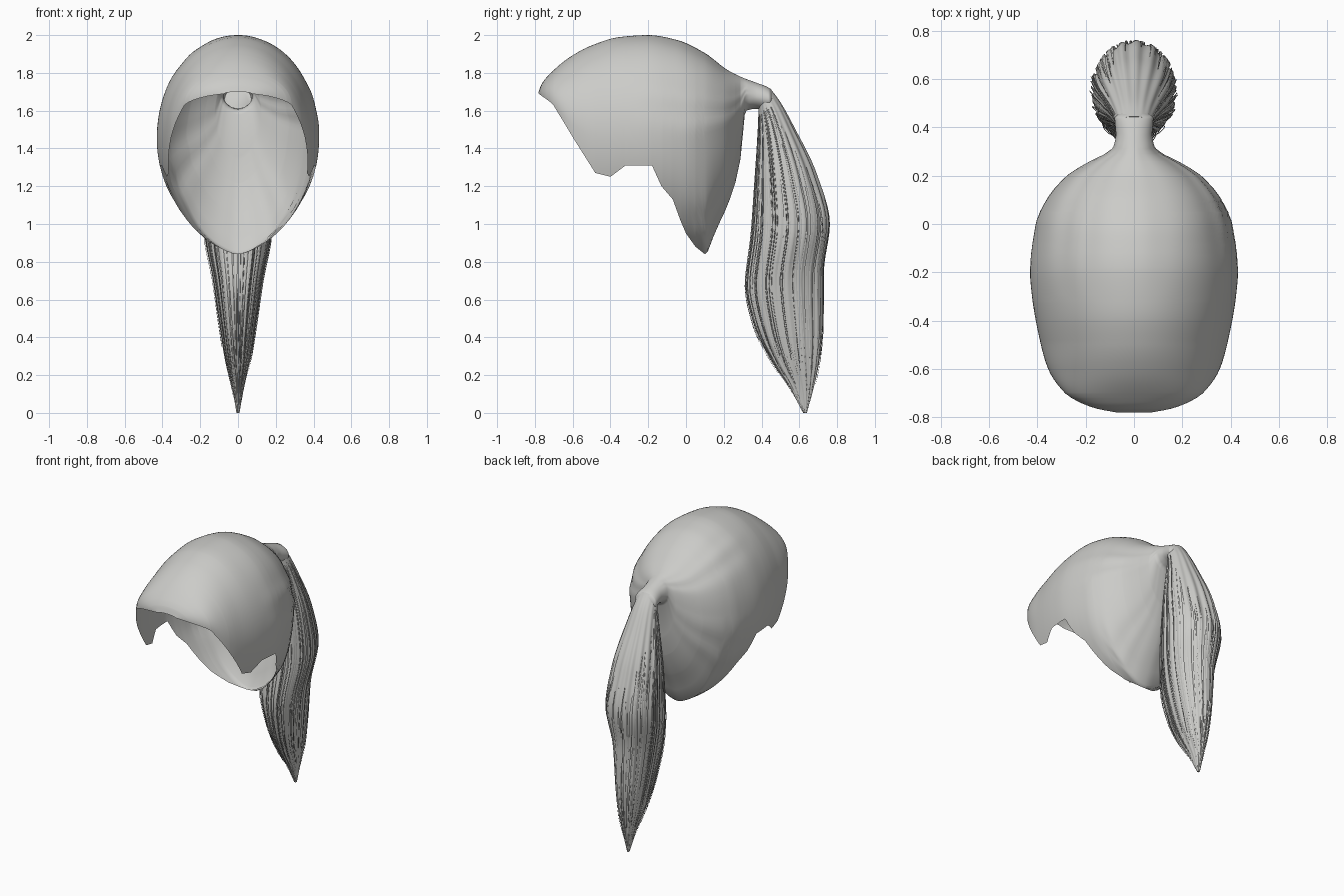
import bpy, bmesh, math, random
from mathutils import Vector

if "Cube" in bpy.data.objects:
    bpy.data.objects.remove(bpy.data.objects["Cube"])

random.seed(4)
hair = bpy.data.materials.new("light_grey_hair")
hair.diffuse_color = (0.6, 0.6, 0.58, 1)
hair.use_nodes = True
hair.node_tree.nodes["Principled BSDF"].inputs["Base Color"].default_value = hair.diffuse_color


def smooth(table, x):
    """Monotone cubic interpolation of the rows (x, value)."""
    n = len(table)
    if x <= table[0][0]:
        return table[0][1]
    if x >= table[-1][0]:
        return table[-1][1]
    d = [(table[i + 1][1] - table[i][1]) / (table[i + 1][0] - table[i][0]) for i in range(n - 1)]

    def slope(i):
        if i == 0 or i == n - 1:
            return d[0] if i == 0 else d[-1]
        a, b = d[i - 1], d[i]
        return 0 if a * b <= 0 else 2 * a * b / (a + b)

    i = max(k for k in range(n - 1) if table[k][0] <= x)
    h = table[i + 1][0] - table[i][0]
    t = (x - table[i][0]) / h
    return ((2 * t**3 - 3 * t**2 + 1) * table[i][1] + (t**3 - 2 * t**2 + t) * h * slope(i)
            + (3 * t**2 - 2 * t**3) * table[i + 1][1] + (t**3 - t**2) * h * slope(i + 1))


def linear(table, x):
    for (x0, v0), (x1, v1) in zip(table, table[1:]):
        if x <= x1:
            return v0 + (v1 - v0) * max(0, (x - x0) / (x1 - x0))
    return table[-1][1]


def loft(bm, rings, closed, caps):
    """Skin a list of equal point rings with quads."""
    rows = [[bm.verts.new(p) for p in ring] for ring in rings]
    n = len(rows[0])
    for a, b in zip(rows, rows[1:]):
        for j in range(n if closed else n - 1):
            k = (j + 1) % n
            bm.faces.new((a[j], a[k], b[k], b[j]))
    if caps:
        bm.faces.new(rows[0])
        bm.faces.new(rows[-1])


def finish(bm, name, angle):
    bmesh.ops.remove_doubles(bm, verts=bm.verts, dist=0.0004)
    bmesh.ops.recalc_face_normals(bm, faces=bm.faces)
    me = bpy.data.meshes.new(name)
    bm.to_mesh(me)
    bm.free()
    me.materials.append(hair)
    ob = bpy.data.objects.new(name, me)
    bpy.context.collection.objects.link(ob)
    bpy.ops.object.select_all(action='DESELECT')
    ob.select_set(True)
    bpy.context.view_layer.objects.active = ob
    bpy.ops.object.shade_smooth_by_angle(angle=math.radians(angle))
    return ob


# Swept-back hair cap: sections along y, open below at the hairline, closed into the tied neck
TOP = [(-.78, 1.70), (-.765, 1.74), (-.73, 1.785), (-.62, 1.88), (-.5, 1.945), (-.35, 1.99), (-.2, 2.0),
       (-.05, 1.975), (.1, 1.905), (.22, 1.815), (.3, 1.775), (.38, 1.745), (.44, 1.72), (.47, 1.68)]
WIDTH = [(-.78, .07), (-.765, .15), (-.74, .22), (-.7, .285), (-.6, .355), (-.5, .385), (-.3, .422), (-.2, .43),
         (0, .405), (.1, .36), (.2, .275), (.26, .18), (.29, .12), (.32, .085), (.37, .075), (.44, .08), (.47, .03)]
MIDDLE = [(-.78, 1.69), (-.7, 1.63), (-.6, 1.52), (-.48, 1.47), (0, 1.46), (.1, 1.48), (.22, 1.52),
          (.29, 1.6), (.32, 1.68), (.44, 1.66), (.47, 1.65)]
BOTTOM = [(-.78, .84), (.1, .84), (.16, .97), (.22, 1.1), (.27, 1.25), (.29, 1.36), (.305, 1.55),
          (.32, 1.6), (.37, 1.61), (.44, 1.6), (.47, 1.63)]
HAIRLINE = [(-.78, 1.69), (-.72, 1.66), (-.6, 1.46), (-.48, 1.27), (-.4, 1.25), (-.32, 1.31), (-.18, 1.31),
            (-.13, 1.2), (-.07, 1.13), (-.03, 1.02), (0, .95), (.05, .88), (.1, .84)]

ys = {round(-.155 - .625 * math.cos(math.pi * i / 56), 3) for i in range(57)}
ys |= {y for y, _ in HAIRLINE} | {y for y, _ in WIDTH}
rings = []
for y in sorted(ys):
    top, w, mid, low = (smooth(t, y) for t in (TOP, WIDTH, MIDDLE, BOTTOM))
    phi = math.pi / 2
    if y < .1:
        phi = math.asin(max(0, min(1, (mid - linear(HAIRLINE, y)) / (mid - low))))
    # combed ridges grow toward the tie and fade out on its neck
    comb = .014 * max(0, min(1, (y + .3) / .5)) * max(0, min(1, (.36 - y) / .08))
    ring = []
    for j in range(97):
        s = j / 48 - 1
        th = s * (math.pi / 2 + phi)
        upper = abs(th) < math.pi / 2
        h = top - mid if upper else mid - low
        # the lower half narrows faster, toward the nape
        side = math.copysign(max(0, math.sin(abs(th))) ** (1 if upper else 1.2), th)
        r = 1 + comb * math.sin(13 * abs(th) + 1.5 * math.sin(5 * th)) * math.sin(abs(s) * math.pi)
        ring.append((w * side * r, y, mid + h * math.cos(th) * r))
    rings.append(ring)
bm = bmesh.new()
loft(bm, rings, False, False)
finish(bm, "hair_cap", 50)

# Ponytail sections: inner (y, z), outer (y, z), half width
TAIL = [(.385, 1.61, .445, 1.72, .07), (.385, 1.56, .50, 1.645, .085), (.38, 1.45, .58, 1.5, .115),
        (.365, 1.2, .695, 1.26, .16), (.35, .95, .762, 1.0, .175), (.32, .68, .728, .74, .13),
        (.36, .48, .725, .46, .095), (.44, .3, .705, .27, .065), (.55, .13, .672, .12, .03),
        (.62, 0, .64, 0, .008)]
COLS = [[(i / 9, row[c]) for i, row in enumerate(TAIL)] for c in range(5)]


def tail_point(u, a, f):
    """Point on the ponytail: u along its length, a around it, f scales the section."""
    iy, iz, oy, oz, w = (smooth(c, u) for c in COLS)
    c = math.cos(a) * f / 2
    return Vector((math.sin(a) * w * f, (iy + oy) / 2 + c * (oy - iy), (iz + oz) / 2 + c * (oz - iz)))


# Softly fluted body of the ponytail
rings = []
for i in range(61):
    u = i / 60
    depth = .035 * min(1, u * 3)
    ring = []
    for j in range(120):
        a = 2 * math.pi * j / 120
        groove = math.sin(17 * a + .6 * math.sin(5 * u + 3 * a))
        ring.append(tail_point(u, a, 1 - depth * (1 - groove)))
    rings.append(ring)
bm = bmesh.new()
loft(bm, rings, True, True)
finish(bm, "ponytail", 80)

# Flat overlapping locks with ragged tips, kept off the smooth upper back of the ponytail
bm = bmesh.new()
for n in range(64):
    a = 2 * math.pi * (n + random.random()) / 64
    back = max(0, math.cos(a))
    start, end = random.uniform(.06, .2) + .3 * back, random.uniform(.8, .96)
    lift, sway, phase = random.uniform(0, .035), random.uniform(.01, .06), random.uniform(0, 6)
    flare, half = random.uniform(0, .3), random.uniform(.02, .055)
    rings = []
    for i in range(29):
        t = i / 28
        u = start + (end - start) * t
        f = .985 + lift * math.sin(math.pi * min(1, t * 1.3) / 2) + flare * max(0, t - .7)
        mid = a + sway * math.sin(4 * t + phase)
        da = half * min(1, .15 + 4 * t) * (1 - t ** 3) + .004
        rings.append([tail_point(u, mid - da, f), tail_point(u, mid, f + .012), tail_point(u, mid + da, f)])
    loft(bm, rings, False, False)
finish(bm, "loose_locks", 80)

# A few fine stray hairs at the sides and the inner edge
bm = bmesh.new()
for n in range(26):
    a = math.pi + random.uniform(-1.9, 1.9)
    end, reach = random.uniform(.72, .93), random.uniform(.03, .1)
    rings = []
    for i in range(25):
        t = i / 24
        p = tail_point(.1 + (end - .1) * t, a, 1 + reach * t + .15 * max(0, t - .75))
        r = .003 * (1 - .7 * t)
        rings.append([p + Vector((r * math.cos(k * math.tau / 3), r * math.sin(k * math.tau / 3), 0))
                      for k in range(3)])
    loft(bm, rings, True, True)
finish(bm, "stray_hairs", 130)
